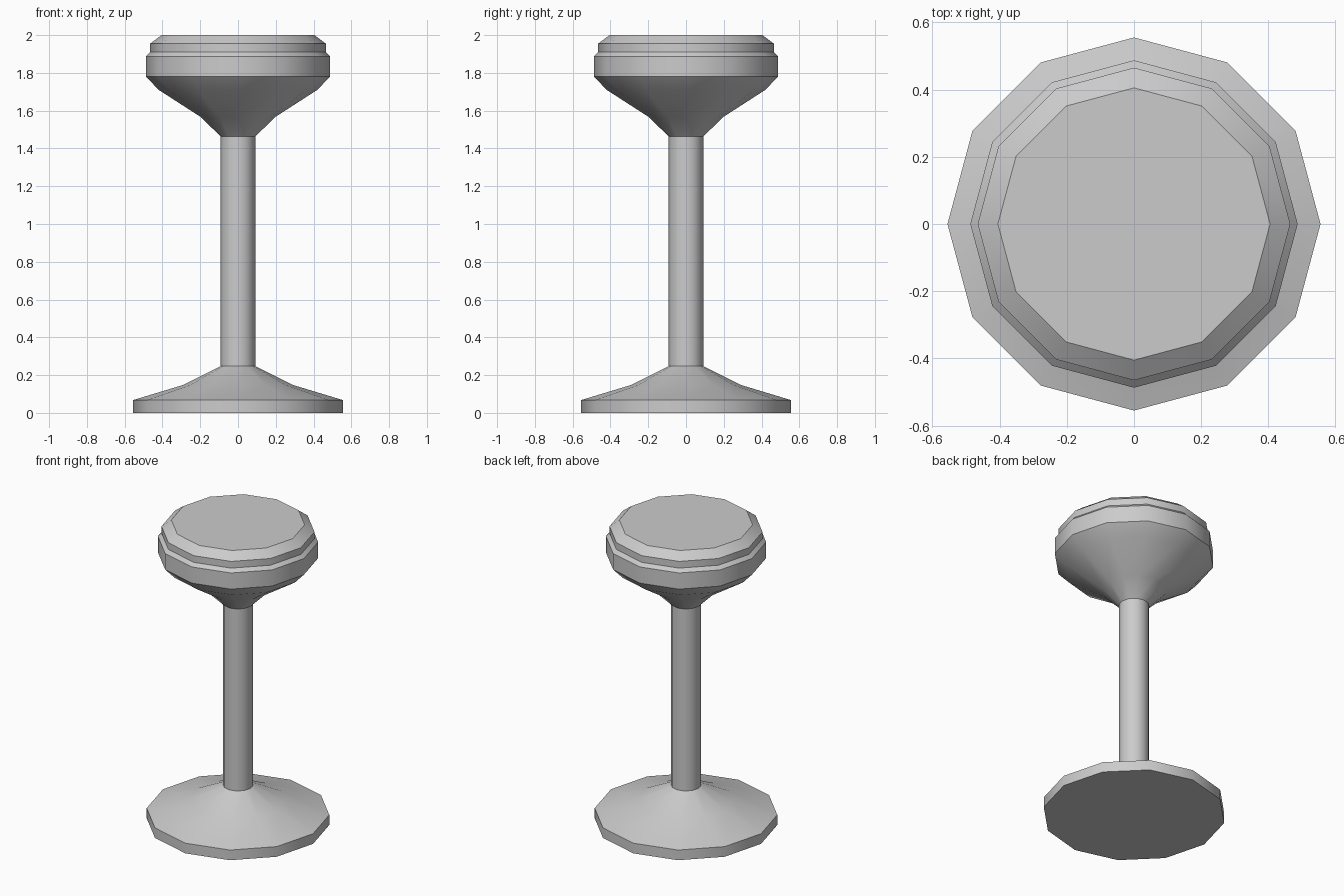
import bpy
import bmesh
from math import cos, sin, tau, radians

if "Cube" in bpy.data.objects:
    bpy.data.objects.remove(bpy.data.objects["Cube"])

SIDES = 12


def lathe(name, profile, cap_bottom=False, cap_top=False):
    """Revolve (radius, height) points around z into a 12-sided part."""
    bm = bmesh.new()
    rings = [[bm.verts.new((r * cos(tau * i / SIDES), r * sin(tau * i / SIDES), z))
              for i in range(SIDES)] for r, z in profile]
    for low, high in zip(rings, rings[1:]):
        for i in range(SIDES):
            j = (i + 1) % SIDES
            bm.faces.new((low[i], low[j], high[j], high[i]))
    if cap_bottom:
        bm.faces.new(rings[0][::-1])
    if cap_top:
        bm.faces.new(rings[-1])
    mesh = bpy.data.meshes.new(name)
    bm.to_mesh(mesh)
    bm.free()
    obj = bpy.data.objects.new(name, mesh)
    bpy.context.collection.objects.link(obj)
    bpy.ops.object.select_all(action='DESELECT')
    obj.select_set(True)
    bpy.context.view_layer.objects.active = obj
    bpy.ops.object.shade_smooth_by_angle(angle=radians(33))
    return obj


# Flared foot with a short vertical rim
lathe("base", [(0.555, 0), (0.555, 0.068), (0.29, 0.148), (0.092, 0.247)], cap_bottom=True)

# Slim column
lathe("pole", [(0.092, 0.247), (0.092, 1.463)])

# Bowl-shaped seat support with its outer band
lathe("seat_shell", [(0.092, 1.463), (0.195, 1.565), (0.42, 1.71), (0.487, 1.78),
                     (0.487, 1.888), (0.465, 1.91)])

# Bevelled cushion on top
lathe("cushion", [(0.465, 1.91), (0.465, 1.955), (0.405, 2.0)], cap_top=True)
